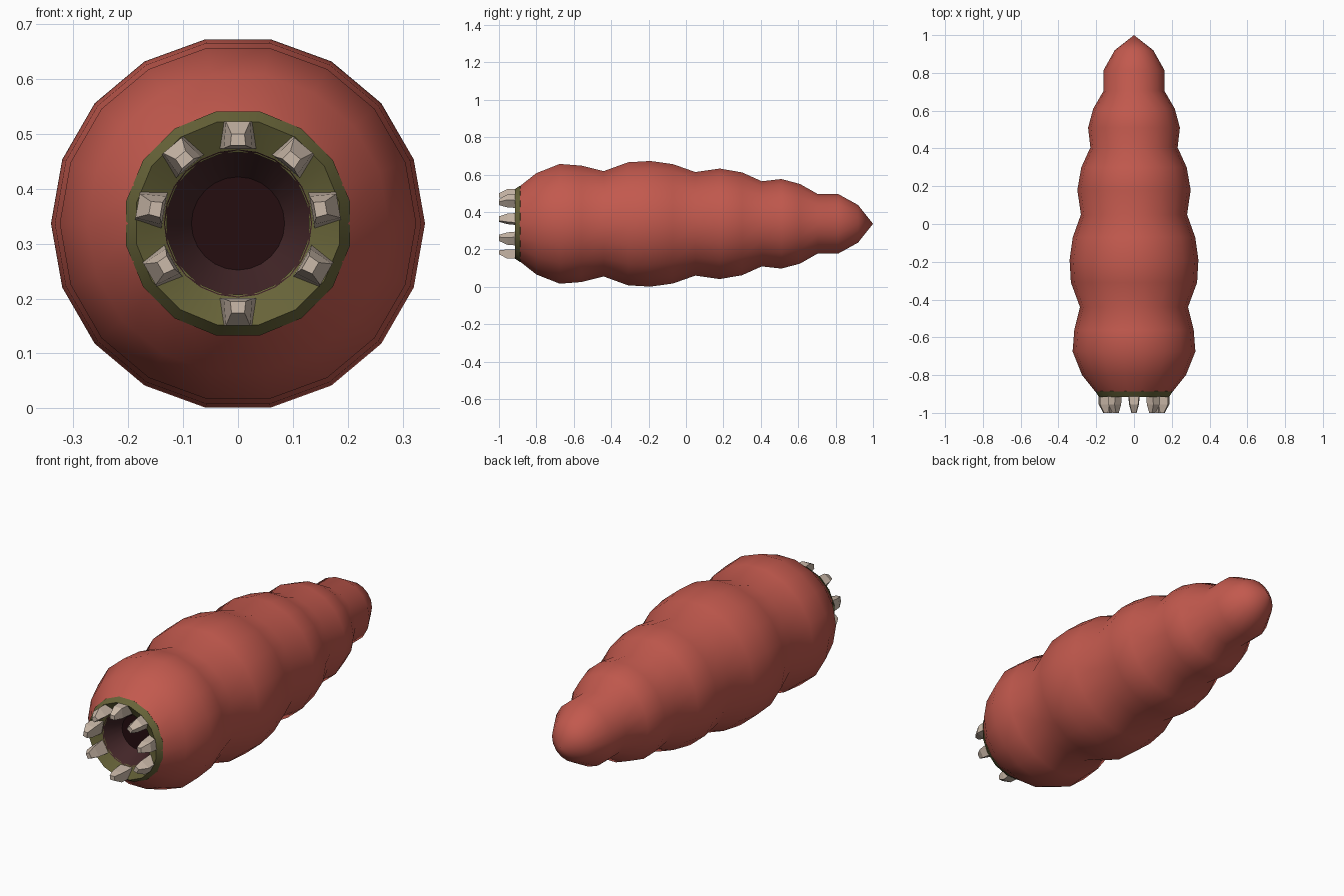
import bpy, bmesh, math
from mathutils import Matrix

if "Cube" in bpy.data.objects:
    bpy.data.objects.remove(bpy.data.objects["Cube"])

CZ = 0.337  # height of the long axis


def material(name, rgb):
    m = bpy.data.materials.new(name)
    m.diffuse_color = (*rgb, 1)
    m.use_nodes = True
    m.node_tree.nodes["Principled BSDF"].inputs["Base Color"].default_value = m.diffuse_color
    return m


red = material("red_skin", (0.54, 0.10, 0.075))
olive = material("olive_lip", (0.135, 0.125, 0.04))
maroon = material("maroon_mouth", (0.055, 0.019, 0.021))
dark = material("dark_throat", (0.018, 0.004, 0.005))
ivory = material("ivory_teeth", (0.60, 0.49, 0.40))


def finish(bm, name, mat, smooth=None):
    bmesh.ops.remove_doubles(bm, verts=bm.verts, dist=1e-5)
    me = bpy.data.meshes.new(name)
    bm.to_mesh(me)
    bm.free()
    ob = bpy.data.objects.new(name, me)
    bpy.context.collection.objects.link(ob)
    me.materials.append(mat)
    if smooth:
        bpy.ops.object.select_all(action='DESELECT')
        ob.select_set(True)
        bpy.context.view_layer.objects.active = ob
        bpy.ops.object.shade_smooth_by_angle(angle=math.radians(smooth))
    return ob


def lathe(name, profile, n, mat, smooth=None, phase=0.0):
    """Spin (radius, y) points around the long axis."""
    bm = bmesh.new()
    rings = []
    for r, y in profile:
        angles = [phase + 2 * math.pi * j / n for j in range(n)]
        if r == 0:
            rings.append([bm.verts.new((0, y, CZ))] * n)
        else:
            rings.append([bm.verts.new((r * math.cos(a), y, CZ + r * math.sin(a)))
                          for a in angles])
    for a, b in zip(rings, rings[1:]):
        for j in range(n):
            k = (j + 1) % n
            bm.faces.new(list(dict.fromkeys((a[j], b[j], b[k], a[k]))))
    return finish(bm, name, mat, smooth)


# Segmented, tapering body
lathe("body", [
    (0.195, -0.90), (0.275, -0.80), (0.325, -0.675), (0.316, -0.56),
    (0.286, -0.44), (0.334, -0.31), (0.341, -0.19), (0.324, -0.07),
    (0.281, 0.05), (0.300, 0.18), (0.279, 0.30), (0.231, 0.405),
    (0.243, 0.51), (0.216, 0.61), (0.161, 0.705), (0.161, 0.815),
    (0.102, 0.92), (0, 1.0)], 18, red, 75)

# Mouth, from the throat out to the lip
lathe("throat", [(0, -0.80), (0.085, -0.80)], 24, dark)
lathe("mouth_lining", [(0.085, -0.80), (0.135, -0.885)], 24, maroon, 40)
lathe("lip", [(0.132, -0.88), (0.189, -0.915), (0.208, -0.888), (0.19, -0.86)],
      16, olive, 30, math.pi / 16)


# Teeth: tapered blades (y, inner radius, outer radius, half width)
def tooth(name, degrees):
    bm = bmesh.new()
    rows = []
    for y, r0, r1, w in [(-0.885, 0.136, 0.186, 0.033),
                         (-0.955, 0.137, 0.186, 0.026),
                         (-1.0, 0.142, 0.163, 0.014)]:
        rows.append([bm.verts.new(p) for p in
                     [(-w, y, r0), (w, y, r0), (w * 0.85, y, r1), (-w * 0.85, y, r1)]])
    for a, b in zip(rows, rows[1:]):
        for j in range(4):
            k = (j + 1) % 4
            bm.faces.new((a[j], a[k], b[k], b[j]))
    bm.faces.new(rows[0])
    bm.faces.new(rows[-1])
    bmesh.ops.recalc_face_normals(bm, faces=bm.faces)
    turn = Matrix.Rotation(math.radians(degrees), 4, 'Y')
    bm.transform(Matrix.Translation((0, 0, CZ)) @ turn)
    return finish(bm, name, ivory)


for i, deg in enumerate((0, 40, 80, 120, 180, 240, 280, 320)):
    tooth(f"tooth_{i + 1}", deg)
